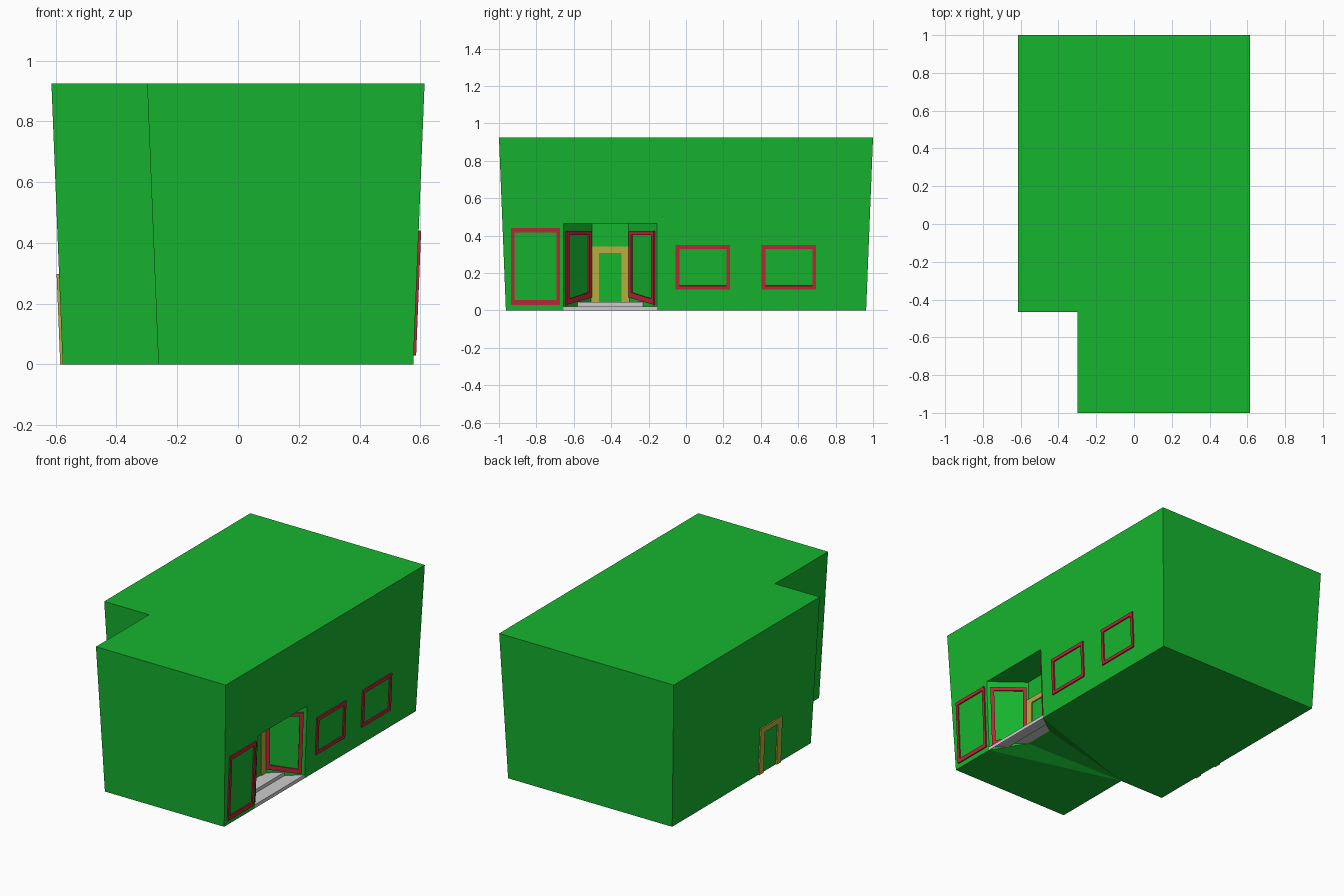
import bpy, bmesh
from mathutils import Vector

if "Cube" in bpy.data.objects:
    bpy.data.objects.remove(bpy.data.objects["Cube"])

H = 0.925             # wall height
LEAN = 0.037 / H      # outward lean of the walls per unit of height
XW, CY = 0.577, -0.405  # right wall at ground level, centre of the porch
MOUTH, BACK = 0.25, 0.098   # porch half widths
XB, ZC = 0.40, 0.465        # porch back wall, porch ceiling
STEP = 0.022


def material(name, rgb):
    m = bpy.data.materials.new(name)
    m.diffuse_color = (*rgb, 1)
    m.use_nodes = True
    m.node_tree.nodes["Principled BSDF"].inputs["Base Color"].default_value = m.diffuse_color
    return m


GREEN = material("green", (0.008, 0.46, 0.028))
RED = material("red", (0.5, 0.02, 0.04))
YELLOW = material("yellow", (0.47, 0.42, 0.05))


def build(name, polys, mat=None, recalc=True):
    bm = bmesh.new()
    for poly in polys:
        bm.faces.new([bm.verts.new(p) for p in poly])
    bmesh.ops.remove_doubles(bm, verts=bm.verts, dist=1e-5)
    if recalc:
        bmesh.ops.recalc_face_normals(bm, faces=bm.faces)
    me = bpy.data.meshes.new(name)
    bm.to_mesh(me)
    bm.free()
    ob = bpy.data.objects.new(name, me)
    bpy.context.collection.objects.link(ob)
    if mat:
        me.materials.append(mat)
    return ob


def wall_x(z):
    return XW + LEAN * z


def porch_x(y, z):
    """x on the slanted porch side walls for a given y and z."""
    t = (MOUTH - abs(y - CY)) / (MOUTH - BACK)
    return wall_x(z) * (1 - t) + XB * t


# Building shell: L-shaped plan, leaning walls, slanted entrance porch
low = [(XW, -0.963, 0), (XW, 0.963, 0), (-XW, 0.963, 0),
       (-XW, -0.43, 0), (-0.262, -0.43, 0), (-0.262, -0.963, 0)]
d = LEAN * H
off = [(d, -d), (d, d), (-d, d), (-d, -d), (-d, -d), (-d, -d)]
top = [(p[0] + o[0], p[1] + o[1], H) for p, o in zip(low, off)]
mouth_low = [(XW, CY + s * MOUTH, 0) for s in (-1, 1)]
mouth_top = [(wall_x(ZC), CY + s * MOUTH, ZC) for s in (-1, 1)]
back_low = [(XB, CY + s * BACK, 2 * STEP) for s in (-1, 1)]
back_top = [(XB, CY + s * BACK, ZC) for s in (-1, 1)]
polys = [top]
polys += [[low[i], low[(i + 1) % 6], top[(i + 1) % 6], top[i]] for i in range(1, 6)]
polys.append([low[0], mouth_low[0], mouth_top[0], mouth_top[1],
              mouth_low[1], low[1], top[1], top[0]])
polys += [[mouth_low[i], mouth_top[i], back_top[i], back_low[i]] for i in (0, 1)]
polys.append([back_low[0], back_low[1], back_top[1], back_top[0]])
polys.append([mouth_top[0], mouth_top[1], back_top[1], back_top[0]])
# underside fans out from the inner corner of the L
rim = [low[5], low[0], mouth_low[0], back_low[0], back_low[1],
       mouth_low[1], low[1], low[2], low[3]]
polys += [[low[4], a, b] for a, b in zip(rim, rim[1:])]
build("building_shell", polys, GREEN)

# Two porch steps following the narrowing plan
XM, MID = (XW + XB) / 2, (MOUTH + BACK) / 2
profile = [(XW, MOUTH, 0), (XW, MOUTH, STEP), (XM, MID, STEP),
           (XM, MID, 2 * STEP), (XB, BACK, 2 * STEP)]
build("porch_steps", [[(a[0], CY - a[1], a[2]), (a[0], CY + a[1], a[2]),
                       (b[0], CY + b[1], b[2]), (b[0], CY - b[1], b[2])]
                      for a, b in zip(profile, profile[1:])], recalc=False)


def frame(name, outer, inner, normal, mat, closed=True, t=0.008):
    """Raised border between an outer and an inner outline on a wall."""
    n = Vector(normal).normalized() * t
    o, i = [[Vector(p) for p in pts] for pts in (outer, inner)]
    count = len(o)
    polys = []
    for a in range(count if closed else count - 1):
        b = (a + 1) % count
        polys += [[o[a], o[b], i[b], i[a]],
                  [o[a] + n, o[b] + n, i[b] + n, i[a] + n],
                  [o[a], o[b], o[b] + n, o[a] + n],
                  [i[a], i[b], i[b] + n, i[a] + n]]
    if not closed:
        polys += [[o[a], i[a], i[a] + n, o[a] + n] for a in (0, count - 1)]
    build(name, polys, mat)


def window(name, y0, y1, z0, z1, w, bottom):
    def rect(a, b, c, e):
        return [(wall_x(z), y, z) for y, z in ((a, c), (b, c), (b, e), (a, e))]
    frame(name, rect(y0, y1, z0, z1), rect(y0 + w, y1 - w, z0 + bottom, z1 - 0.022),
          (1, 0, -LEAN), RED)


# Windows on the right wall
window("shop_window_frame", -0.935, -0.675, 0.03, 0.44, 0.018, 0.026)
window("window_frame_middle", -0.055, 0.235, 0.112, 0.35, 0.019, 0.02)
window("window_frame_rear", 0.405, 0.695, 0.112, 0.35, 0.019, 0.02)

# Mirrored porch side windows with sills rising along the steps
for s, label in ((-1, "left"), (1, "right")):
    def side(pts):
        return [(porch_x(CY + s * w, z), CY + s * w, z) for w, z in pts]
    frame("porch_window_frame_" + label,
          side([(0.238, 0.03), (0.104, 0.07), (0.104, 0.425), (0.238, 0.425)]),
          side([(0.224, 0.062), (0.118, 0.096), (0.118, 0.402), (0.224, 0.402)]),
          (MOUTH - BACK, -s * (XW - XB), 0), RED)


def door(name, x_at, yc, z0, half, normal):
    def arch(h, z):
        return [(x_at(q), yc + y, q) for y, q in ((-h, z0), (-h, z), (h, z), (h, z0))]
    frame(name, arch(half, z0 + 0.297), arch(half - 0.043, z0 + 0.262),
          normal, YELLOW, closed=False)


# Door frames: porch entrance and left-hand side door
door("entrance_door_frame", lambda z: XB, CY, 2 * STEP, 0.103, (1, 0, 0))
door("side_door_frame", lambda z: -wall_x(z), -0.01, 0, 0.109, (-1, 0, -LEAN))
